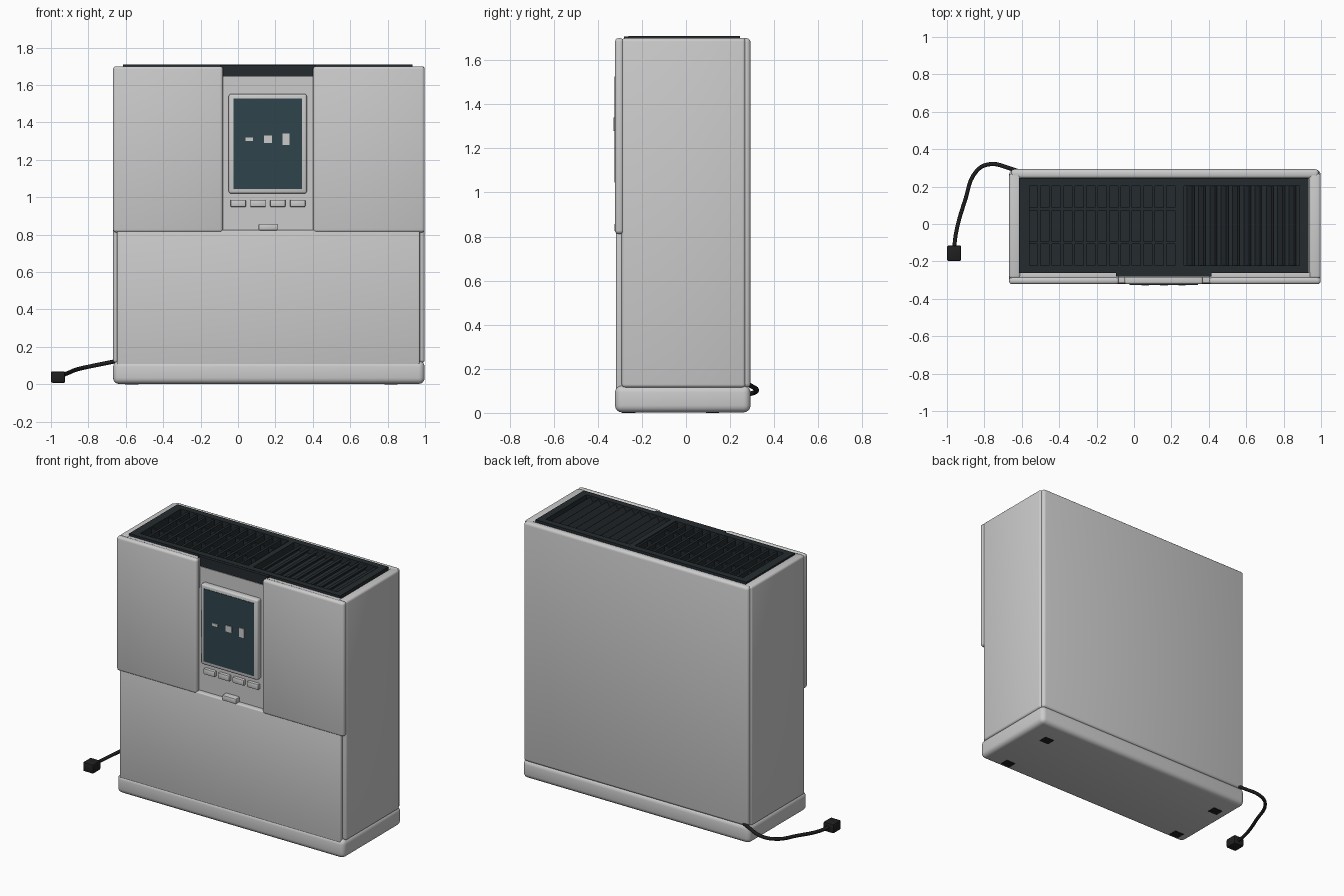
import bpy, bmesh, math
from mathutils import Matrix, Vector

if "Cube" in bpy.data.objects:
    bpy.data.objects.remove(bpy.data.objects["Cube"])


def material(name, r, g, b):
    m = bpy.data.materials.new(name)
    m.diffuse_color = (r, g, b, 1)
    m.use_nodes = True
    m.node_tree.nodes["Principled BSDF"].inputs["Base Color"].default_value = m.diffuse_color
    return m


DARK = material("charcoal", 0.018, 0.024, 0.028)
GLASS = material("screen_teal", 0.028, 0.058, 0.072)
BLACK = material("cable_black", 0.014, 0.014, 0.015)


def finish(obj, mat):
    bpy.context.collection.objects.link(obj)
    if mat:
        obj.data.materials.append(mat)
    return obj


def smooth(obj):
    bpy.ops.object.select_all(action='DESELECT')
    obj.select_set(True)
    bpy.context.view_layer.objects.active = obj
    bpy.ops.object.shade_smooth_by_angle(angle=math.radians(40))


def boxes(name, specs, mat=None, bevel=0.0, segs=3, tilt=0.0):
    """One object from boxes given as (x0, x1, y0, y1, z0, z1)."""
    bm = bmesh.new()
    for x0, x1, y0, y1, z0, z1 in specs:
        mtx = (Matrix.Translation(((x0 + x1) / 2, (y0 + y1) / 2, (z0 + z1) / 2))
               @ Matrix.Rotation(tilt, 4, 'Y')
               @ Matrix.Diagonal((x1 - x0, y1 - y0, z1 - z0, 1)))
        bmesh.ops.create_cube(bm, size=1, matrix=mtx)
    if bevel:
        bmesh.ops.bevel(bm, geom=bm.edges[:], offset=bevel, segments=segs,
                        profile=0.5, affect='EDGES', clamp_overlap=True)
    me = bpy.data.meshes.new(name)
    bm.to_mesh(me)
    bm.free()
    obj = finish(bpy.data.objects.new(name, me), mat)
    if bevel:
        smooth(obj)
    return obj


L, R = -0.668, 0.998      # cabinet left and right
F, B = -0.322, 0.293      # cabinet front and back
TOP = 1.70

# plinth and inner body
boxes("base", [(L, R, F, B, 0.002, 0.125)], bevel=0.032, segs=4)
boxes("inner_body", [(L + .025, R - .025, -0.285, 0.27, 0.08, 1.645)])

# outer panels
for name, x0, x1 in (("left_side_panel", L, L + .062), ("right_side_panel", R - .062, R)):
    boxes(name, [(x0, x1, -0.292, 0.27, 0.115, TOP)], bevel=0.015)
boxes("back_panel", [(L + .01, R - .01, 0.243, B, 0.115, TOP)], bevel=0.018)
boxes("lower_front_panel", [(L + .022, R - .026, -0.317, -0.275, 0.10, 0.825)], bevel=0.008)
for name, x0, x1 in (("left_front_panel", L, -0.08), ("right_front_panel", 0.402, R)):
    boxes(name, [(x0, x1, F, -0.282, 0.812, TOP)], bevel=0.016)
boxes("front_top_rail", [(L + .04, -0.08, -0.29, -0.258, 1.5, 1.695),
                         (0.402, R - .04, -0.29, -0.258, 1.5, 1.695)], bevel=0.005)

# recessed control panel
boxes("control_recess", [(-0.095, 0.415, -0.281, -0.24, 0.815, 1.708)], DARK)

# display with raised surround
sx0, sx1, sz0, sz1 = -0.05, 0.368, 1.02, 1.552
boxes("screen_frame", [(sx0, sx1, -0.322, -0.275, sz0, sz1)], bevel=0.012)
boxes("screen", [(sx0 + .025, sx1 - .025, -0.325, -0.30, sz0 + .025, sz1 - .025)], GLASS)
boxes("screen_icons", [(cx - w / 2, cx + w / 2, -0.33, -0.32, 1.31 - h / 2, 1.31 + h / 2)
                       for cx, w, h in ((.06, .042, .018), (.16, .044, .04), (.257, .036, .06))])

# row of buttons and latch tab
boxes("buttons", [(-0.04 + i * .106, 0.042 + i * .106, -0.305, -0.27, 0.948, 0.986)
                  for i in range(4)], bevel=0.005, segs=2)
boxes("latch_tab", [(0.11, 0.212, -0.325, -0.27, 0.823, 0.858)], bevel=0.006, segs=2)

# top vent: tray, border, divider
gx0, gx1, gy0, gy1 = -0.615, 0.932, -0.262, 0.245
ix0, ix1, iy0, iy1 = -0.56, 0.885, -0.222, 0.203
zt = 1.71
boxes("vent_tray", [(gx0, gx1, gy0, gy1, 1.63, 1.665)], DARK)
boxes("vent_border", [(gx0, ix0, gy0, gy1, 1.64, zt), (ix1, gx1, gy0, gy1, 1.64, zt),
                      (ix0, ix1, gy0, iy0, 1.64, zt), (ix0, ix1, iy1, gy1, 1.64, zt),
                      (0.232, 0.268, iy0, iy1, 1.64, zt)], DARK)

# left grid of straight slats with two cross bars
boxes("vent_grid_slats", [(ix0 + .045 + i * .0612, ix0 + .061 + i * .0612, iy0, iy1, 1.655, 1.702)
                          for i in range(13)], DARK)
boxes("vent_cross_bars", [(ix0, 0.232, y - .007, y + .007, 1.66, 1.698)
                          for y in (-0.10, 0.08)], DARK)

# right bank of tilted louvres
boxes("vent_louvres", [(0.295 + i * .0605, 0.309 + i * .0605, iy0, iy1, 1.652, 1.704)
                       for i in range(10)], DARK, tilt=math.radians(35))

# small feet set into the underside
boxes("feet", [(x - .035, x + .035, y - .03, y + .03, 0.0, 0.02)
               for x in (L + .1, R - .18) for y in (-0.26, 0.12)], BLACK)

# power cable
cu = bpy.data.curves.new("power_cable", 'CURVE')
cu.dimensions = '3D'
cu.bevel_depth = 0.011
cu.bevel_resolution = 2
cu.resolution_u = 6
cu.use_fill_caps = True
path = [(-0.60, 0.275, 0.132), (-0.66, 0.296, 0.122), (-0.77, 0.32, 0.10),
        (-0.84, 0.285, 0.085), (-0.905, 0.12, 0.062), (-0.95, -0.04, 0.043), (-0.962, -0.13, 0.04)]
sp = cu.splines.new('BEZIER')
sp.bezier_points.add(len(path) - 1)
for p, co in zip(sp.bezier_points, path):
    p.co = Vector(co)
    p.handle_left_type = p.handle_right_type = 'AUTO'
finish(bpy.data.objects.new("power_cable", cu), BLACK)

# plug
boxes("plug", [(-1.0, -0.924, -0.197, -0.115, 0.008, 0.069)], BLACK, bevel=0.008, segs=2)
